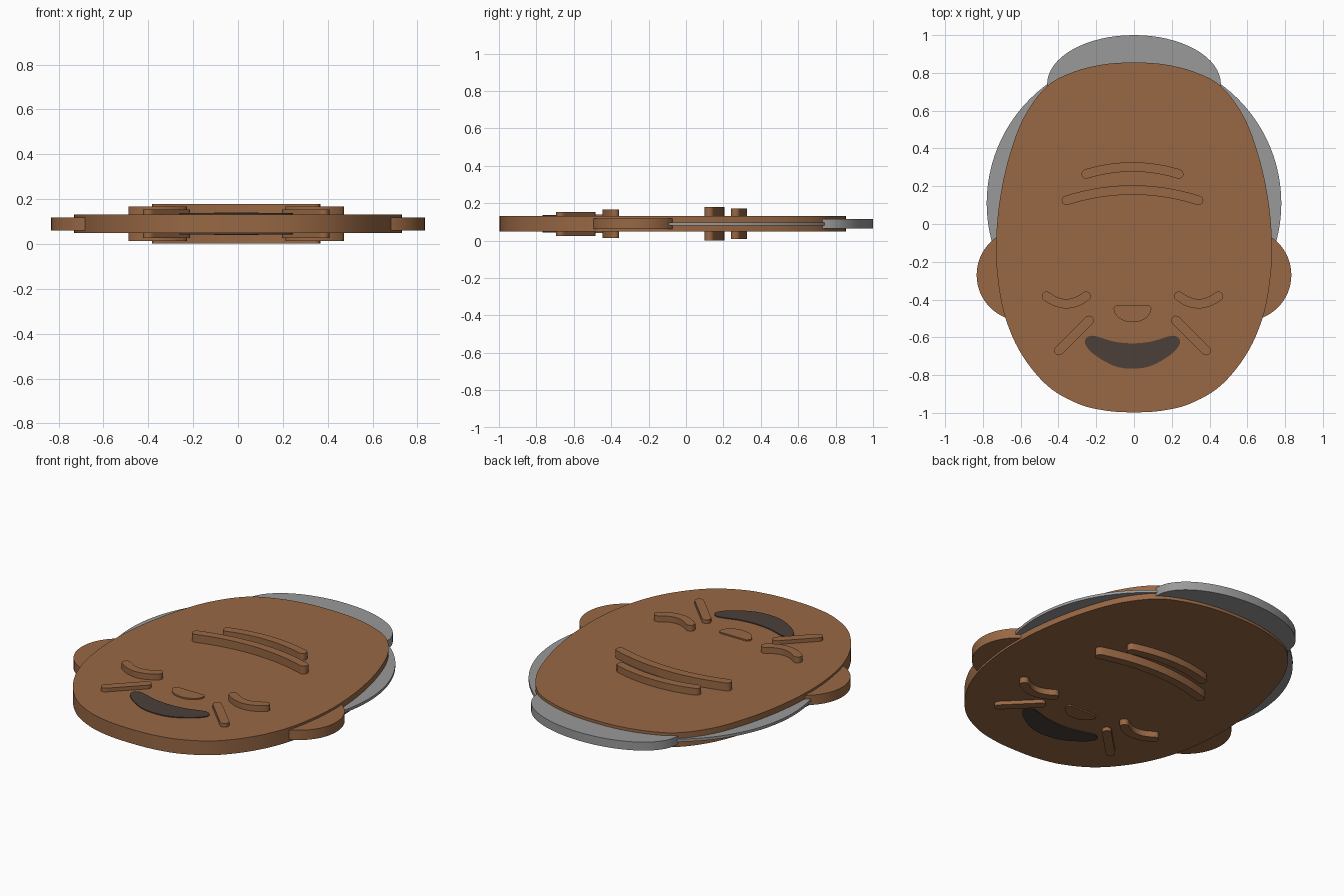
import bpy, bmesh, math
from mathutils import Vector

cube = bpy.data.objects.get("Cube")
if cube:
    bpy.data.objects.remove(cube, do_unlink=True)

MID = 0.09       # height of the plaque's middle plane
SHIFT = -0.008   # the face details sit slightly off centre


def material(name, rgb):
    m = bpy.data.materials.new(name)
    m.use_nodes = True
    m.diffuse_color = (*rgb, 1)
    m.node_tree.nodes["Principled BSDF"].inputs["Base Color"].default_value = (*rgb, 1)
    return m


SKIN = material("brown skin", (0.314, 0.138, 0.058))
HAIR = material("grey hair", (0.32, 0.32, 0.32))
MOUTH = material("dark mouth", (0.072, 0.05, 0.041))


def slab(name, outline, half, mat):
    """Flat outline extruded equally above and below the middle plane."""
    bm = bmesh.new()
    face = bm.faces.new([bm.verts.new((x, y, MID - half)) for x, y in outline])
    ext = bmesh.ops.extrude_face_region(bm, geom=[face])
    top = [v for v in ext["geom"] if isinstance(v, bmesh.types.BMVert)]
    bmesh.ops.translate(bm, verts=top, vec=(0, 0, 2 * half))
    bmesh.ops.recalc_face_normals(bm, faces=bm.faces)
    me = bpy.data.meshes.new(name)
    bm.to_mesh(me)
    bm.free()
    me.materials.append(mat)
    ob = bpy.data.objects.new(name, me)
    bpy.context.collection.objects.link(ob)
    bpy.ops.object.select_all(action='DESELECT')
    ob.select_set(True)
    bpy.context.view_layer.objects.active = ob
    bpy.ops.object.shade_smooth_by_angle(angle=math.radians(35))
    return ob


def ellipse(cx, cy, a, b, n=64, start=0, sweep=math.tau):
    steps = n if sweep > 6 else n - 1
    return [(cx + a * math.cos(start + sweep * i / steps),
             cy + b * math.sin(start + sweep * i / steps)) for i in range(n)]


def smooth_loop(points, cuts=6):
    """Closed Catmull-Rom curve through the points."""
    p = [Vector(q) for q in points]
    out = []
    for i in range(len(p)):
        a, b, c, d = (p[(i + k - 1) % len(p)] for k in range(4))
        for s in range(cuts):
            t = s / cuts
            out.append((2 * b + (c - a) * t + (2 * a - 5 * b + 4 * c - d) * t * t
                        + (3 * b - a - 3 * c + d) * t ** 3) / 2)
    return out


def mirrored(half):
    """Closed outline from a right half whose first and last points are on the axis."""
    return half + [(-x, y) for x, y in half[-2:0:-1]]


def stroke(x0, y0, x1, y1, bow=0.0, r=0.025, n=20):
    """Outline of a round-ended bar that bows sideways."""
    a, b = Vector((x0, y0)), Vector((x1, y1))
    side = Vector((y0 - y1, x1 - x0)).normalized()
    path = [a.lerp(b, i / n) + side * bow * (1 - (2 * i / n - 1) ** 2) for i in range(n + 1)]
    tang = [(path[min(i + 1, n)] - path[max(i - 1, 0)]).normalized() for i in range(n + 1)]
    left = [p + Vector((-t.y, t.x)) * r for p, t in zip(path, tang)]
    right = [p - Vector((-t.y, t.x)) * r for p, t in zip(path, tang)]

    def cap(p, t):
        ang = math.atan2(t.y, t.x) + math.pi / 2
        return [p + Vector((math.cos(ang - math.pi * k / 8), math.sin(ang - math.pi * k / 8))) * r
                for k in range(1, 8)]
    return left + cap(path[-1], tang[-1]) + right[::-1] + cap(path[0], -tang[0])


def shifted(outline):
    return [(x + SHIFT, y) for x, y in outline]


# Head plaque
head = [(0, 0.855), (0.16, 0.845), (0.32, 0.805), (0.46, 0.73), (0.58, 0.57), (0.66, 0.36),
        (0.71, 0.13), (0.73, -0.1), (0.72, -0.3), (0.68, -0.5), (0.595, -0.69),
        (0.46, -0.855), (0.3, -0.95), (0.15, -0.988), (0, -0.997)]
slab("head", smooth_loop(mirrored(head)), 0.042, SKIN)

# Hair behind the head
slab("side_hair", ellipse(0, 0.11, 0.78, 0.78, 96), 0.008, HAIR)
slab("crown_hair", ellipse(0, 0.74, 0.46, 0.26), 0.025, HAIR)

# Forehead wrinkles
slab("upper_wrinkle", shifted(stroke(-0.245, 0.265, 0.245, 0.265, 0.037)), 0.082, SKIN)
slab("lower_wrinkle", shifted(stroke(-0.35, 0.125, 0.35, 0.125, 0.055)), 0.089, SKIN)

# Paired features
for side, s in (("left", 1), ("right", -1)):
    slab(side + "_ear", ellipse(s * 0.59, -0.27, 0.243, 0.243), 0.029, SKIN)
    slab(side + "_closed_eye", shifted(stroke(s * 0.35 - 0.105, -0.382, s * 0.35 + 0.105, -0.382, -0.04)),
         0.077, SKIN)
    slab(side + "_cheek_line", shifted(stroke(s * 0.23, -0.51, s * 0.39, -0.67)), 0.064, SKIN)

# Nose: half round with a flat top
nose = ellipse(0, -0.445, 0.1, 0.075, 24, math.pi, math.pi)
nose += [(0.088, -0.43), (-0.088, -0.43)]
slab("nose", shifted(nose), 0.05, SKIN)

# Smiling mouth
mouth = [(0, -0.632), (0.1, -0.622), (0.205, -0.592), (0.245, -0.605), (0.248, -0.64),
         (0.2, -0.693), (0.1, -0.75), (0, -0.766)]
slab("mouth", shifted(smooth_loop(mirrored(mouth), 5)), 0.047, MOUTH)
